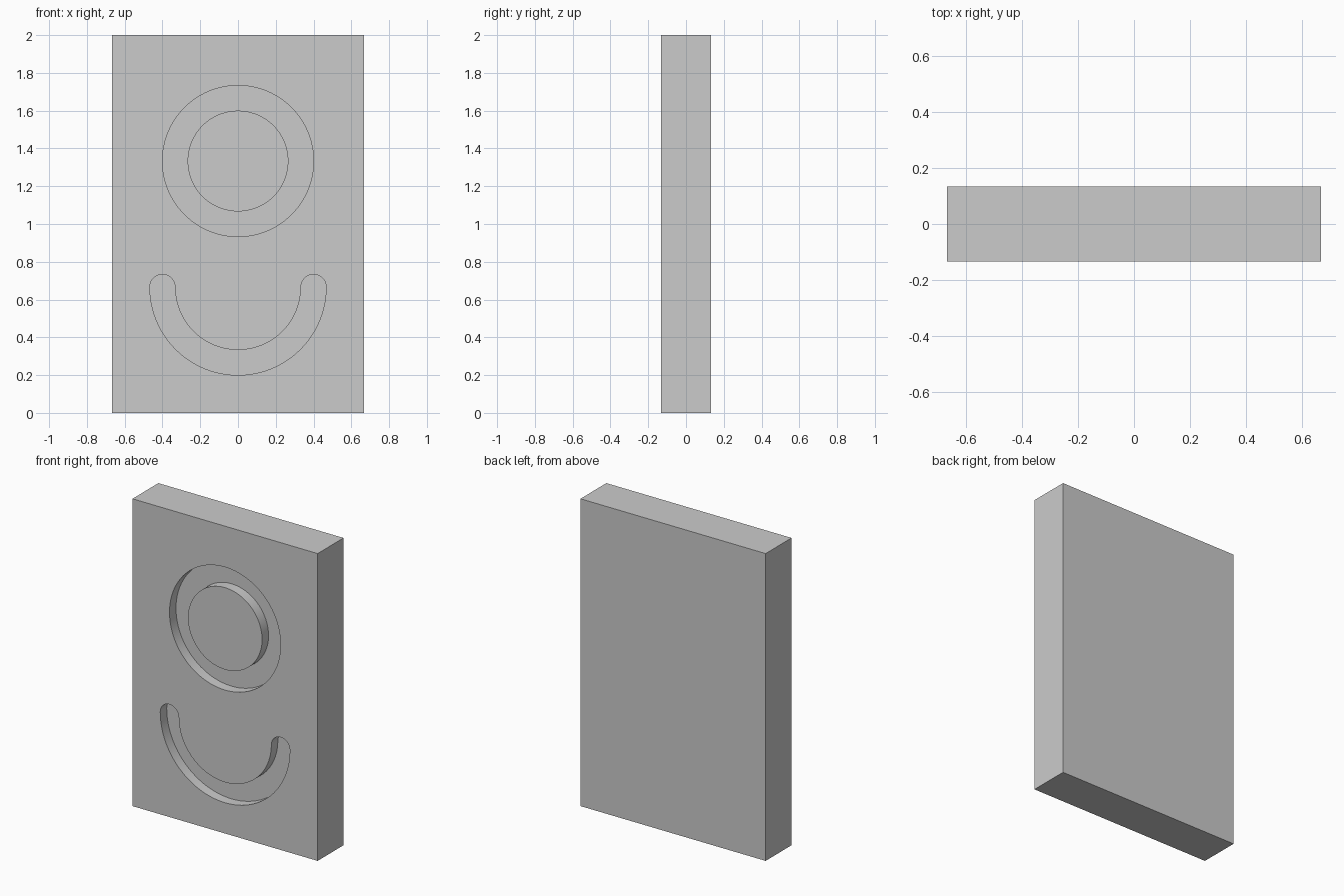
import bpy, bmesh
from math import sin, cos, pi, radians

if "Cube" in bpy.data.objects:
    bpy.data.objects.remove(bpy.data.objects["Cube"])

W, D, H = 4 / 3, 4 / 15, 2.0
GROOVE = 1 / 15            # groove depth
FRONT = -D / 2


def arc(cx, cz, r, a0, a1, n):
    return [(cx + r * cos(a0 + (a1 - a0) * i / n),
             cz + r * sin(a0 + (a1 - a0) * i / n)) for i in range(n + 1)]


def make_object(name, bm):
    bmesh.ops.recalc_face_normals(bm, faces=bm.faces[:])
    mesh = bpy.data.meshes.new(name)
    bm.to_mesh(mesh)
    bm.free()
    obj = bpy.data.objects.new(name, mesh)
    bpy.context.collection.objects.link(obj)
    return obj


def cutter(name, polygons):
    """Extrude flat x-z polygons from in front of the panel to the groove floor."""
    bm = bmesh.new()
    y0 = FRONT - 0.1
    for poly in polygons:
        bm.faces.new([bm.verts.new((x, y0, z)) for x, z in poly])
    bmesh.ops.remove_doubles(bm, verts=bm.verts[:], dist=1e-5)
    ext = bmesh.ops.extrude_face_region(bm, geom=bm.faces[:], use_keep_orig=True)
    moved = [g for g in ext["geom"] if isinstance(g, bmesh.types.BMVert)]
    bmesh.ops.translate(bm, verts=moved, vec=(0, 0.1 + GROOVE, 0))
    obj = make_object(name, bm)
    obj.hide_render = True
    return obj


# Panel slab
bm = bmesh.new()
bmesh.ops.create_cube(bm, size=1)
bmesh.ops.scale(bm, verts=bm.verts[:], vec=(W, D, H))
bmesh.ops.translate(bm, verts=bm.verts[:], vec=(0, 0, H / 2))
panel = make_object("panel", bm)

# Ring groove, as a closed strip of quads
N = 96
outer = arc(0, 4 / 3, 0.4, 0, 2 * pi, N)
inner = arc(0, 4 / 3, 4 / 15, 0, 2 * pi, N)
ring = cutter("ring_groove_cutter",
              [(outer[i], outer[i + 1], inner[i + 1], inner[i]) for i in range(N)])

# Lower curved groove with rounded ends, as one outline
zc, ro, ri, rc = 2 / 3, 7 / 15, 1 / 3, 1 / 15
outline = (arc(0, zc, ro, pi, 2 * pi, 48) + arc(0.4, zc, rc, 0, pi, 20)[1:]
           + arc(0, zc, ri, 2 * pi, pi, 48)[1:] + arc(-0.4, zc, rc, 0, pi, 20)[1:-1])
curve = cutter("curved_groove_cutter", [outline])

# Cut both grooves into the front
for c in (ring, curve):
    mod = panel.modifiers.new(c.name, 'BOOLEAN')
    mod.operation, mod.solver, mod.object = 'DIFFERENCE', 'EXACT', c
bpy.context.view_layer.objects.active = panel
panel.select_set(True)
for name in [m.name for m in panel.modifiers]:
    bpy.ops.object.modifier_apply(modifier=name)
for c in (ring, curve):
    bpy.data.objects.remove(c)

# Merge the coplanar strips and smooth the groove walls
bm = bmesh.new()
bm.from_mesh(panel.data)
bmesh.ops.dissolve_limit(bm, angle_limit=radians(0.5),
                         verts=bm.verts[:], edges=bm.edges[:])
bm.to_mesh(panel.data)
bm.free()
bpy.ops.object.shade_smooth_by_angle(angle=radians(30))
